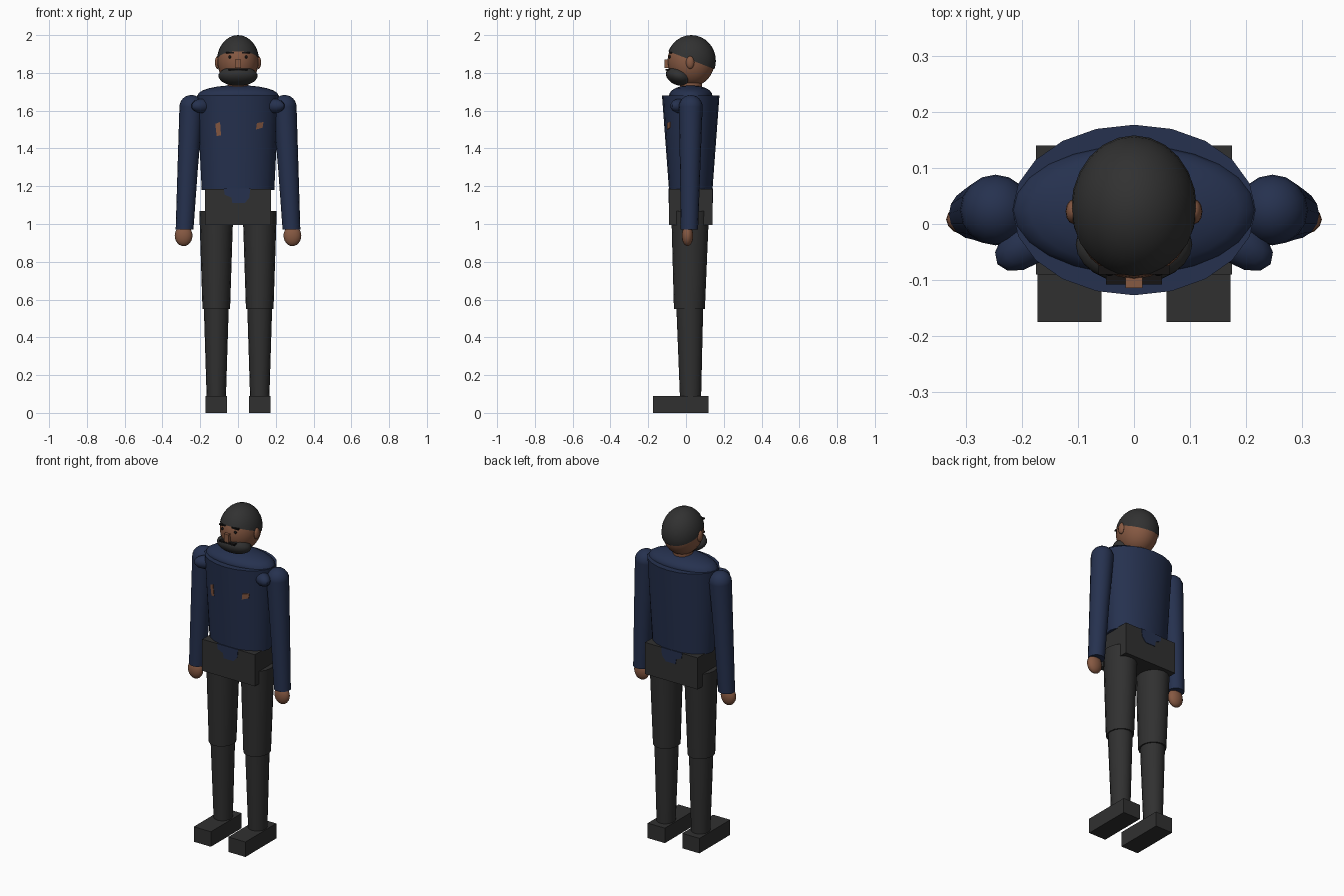
import bpy, bmesh, math
from mathutils import Vector, Matrix

if "Cube" in bpy.data.objects:
    bpy.data.objects.remove(bpy.data.objects["Cube"])


def material(name, rgb):
    m = bpy.data.materials.new(name)
    m.use_nodes = True
    m.diffuse_color = (*rgb, 1)
    m.node_tree.nodes["Principled BSDF"].inputs["Base Color"].default_value = (*rgb, 1)
    return m


NAVY = material("navy cloth", (0.019, 0.031, 0.078))
CHARCOAL = material("charcoal cloth", (0.03, 0.03, 0.03))
SKIN = material("brown skin", (0.24, 0.1, 0.055))
HAIR = material("black hair", (0.031, 0.031, 0.031))
DARK = material("dark features", (0.008, 0.007, 0.007))


def finish(name, bm, mat, smooth=True):
    bmesh.ops.recalc_face_normals(bm, faces=bm.faces)
    me = bpy.data.meshes.new(name)
    bm.to_mesh(me)
    bm.free()
    me.materials.append(mat)
    ob = bpy.data.objects.new(name, me)
    bpy.context.collection.objects.link(ob)
    if smooth:
        bpy.ops.object.select_all(action="DESELECT")
        ob.select_set(True)
        bpy.context.view_layer.objects.active = ob
        bpy.ops.object.shade_smooth_by_angle(angle=math.radians(35))
    return ob


def loft(name, rings, mat, sides=16):
    """Capped tube through elliptical rings of (centre, x radius, y radius)."""
    bm = bmesh.new()
    loops = []
    for c, rx, ry in rings:
        angles = [math.tau * i / sides for i in range(sides)]
        loops.append([bm.verts.new((c[0] + rx * math.sin(a), c[1] - ry * math.cos(a), c[2]))
                      for a in angles])
    for low, high in zip(loops, loops[1:]):
        for i in range(sides):
            j = (i + 1) % sides
            bm.faces.new((low[i], low[j], high[j], high[i]))
    bm.faces.new(loops[0])
    bm.faces.new(loops[-1])
    return finish(name, bm, mat)


def ball(name, centre, radii, mat, turn=Matrix(), cut=None, u=24, v=16):
    bm = bmesh.new()
    m = Matrix.Translation(centre) @ turn @ Matrix.Diagonal((*radii, 1))
    bmesh.ops.create_uvsphere(bm, u_segments=u, v_segments=v, radius=1, matrix=m)
    if cut:
        bmesh.ops.bisect_plane(bm, geom=bm.verts[:] + bm.edges[:] + bm.faces[:],
                               plane_co=cut[0], plane_no=cut[1], clear_inner=True)
    return finish(name, bm, mat)


def box(name, low, high, mat):
    low, high = Vector(low), Vector(high)
    bm = bmesh.new()
    m = Matrix.Translation((low + high) / 2) @ Matrix.Diagonal((*(high - low), 1))
    bmesh.ops.create_cube(bm, size=1, matrix=m)
    return finish(name, bm, mat, False)


def plate(name, points, mat, depth=0.005):
    """Thin plate along y from a front outline."""
    bm = bmesh.new()
    face = bm.faces.new([bm.verts.new(p) for p in points])
    new = bmesh.ops.extrude_face_region(bm, geom=[face])["geom"]
    bmesh.ops.translate(bm, vec=(0, depth, 0),
                        verts=[g for g in new if isinstance(g, bmesh.types.BMVert)])
    return finish(name, bm, mat, False)


# Jacket and shoulder yoke
Y = 0.025
loft("jacket", [((0, Y, 1.18), 0.192, 0.115), ((0, Y, 1.68), 0.217, 0.152)], NAVY, 20)
ball("shoulder_yoke", (0, Y, 1.68), (0.215, 0.115, 0.055), NAVY, v=12)


def chest_point(x, z):
    t = (z - 1.18) / 0.5
    a, b = 0.192 + 0.025 * t, 0.115 + 0.037 * t
    return (x, Y - b * math.sqrt(1 - (x / a) ** 2) - 0.002, z)


patches = {"right": [(-0.12, 1.53), (-0.095, 1.54), (-0.09, 1.47), (-0.113, 1.465)],
           "left": [(0.095, 1.5), (0.13, 1.51), (0.135, 1.54), (0.1, 1.535)]}
for side, outline in patches.items():
    plate(side + "_chest_patch", [chest_point(*p) for p in outline], SKIN)

# Hips with the jacket points on front and back
box("hips", (-0.175, -0.09, 0.995), (0.175, 0.14, 1.185), CHARCOAL)
hem = [(-0.075, 1.187), (0.065, 1.187), (0.06, 1.14), (0.035, 1.11), (-0.03, 1.11), (-0.035, 1.14),
       (-0.07, 1.155)]
for side, y in (("front", -0.093), ("back", 0.138)):
    plate(side + "_jacket_point", [(x, y, z) for x, z in hem], NAVY)

# Limbs
for side, s in (("right", -1), ("left", 1)):
    x = s * 0.115
    loft(side + "_thigh", [((x, 0.018, 0.55), 0.073, 0.082), ((x, 0.022, 1.07), 0.09, 0.1)], CHARCOAL)
    loft(side + "_shin", [((x, 0.024, 0.08), 0.051, 0.056), ((x, 0.02, 0.56), 0.066, 0.071)], CHARCOAL)
    box(side + "_shoe", (x - 0.057, -0.175, 0), (x + 0.057, 0.118, 0.09), CHARCOAL)

    loft(side + "_sleeve", [((s * 0.283, 0.018, 0.97), 0.047, 0.046),
                            ((s * 0.266, 0.022, 1.3), 0.054, 0.054),
                            ((s * 0.247, Y, 1.62), 0.063, 0.063)], NAVY)
    ball(side + "_shoulder", (s * 0.247, Y, 1.62), (0.063, 0.063, 0.063), NAVY, u=16, v=12)
    ball(side + "_armpit_fold", (s * 0.19, -0.035, 1.625), (0.065, 0.04, 0.038), NAVY,
         Matrix.Rotation(s * -0.6, 4, "Z"), u=12, v=8)
    ball(side + "_hand", (s * 0.288, 0.008, 0.938), (0.047, 0.03, 0.055), SKIN, u=16, v=12)

    # Side features of the head
    ball(side + "_ear", (s * 0.108, 0.022, 1.855), (0.014, 0.022, 0.034), SKIN, u=12, v=8)
    ball(side + "_eye", (s * 0.043, -0.086, 1.884), (0.008, 0.007, 0.008), DARK, u=12, v=8)
    box(side + "_eyebrow", (s * 0.042 - 0.021, -0.09, 1.903), (s * 0.042 + 0.021, -0.074, 1.911), DARK)

# Neck and head
loft("neck", [((0, 0.025, 1.7), 0.055, 0.058), ((0, 0.03, 1.8), 0.055, 0.058)], SKIN)
ball("head", (0, 0.027, 1.862), (0.109, 0.125, 0.134), SKIN)
ball("hair", (0, 0.028, 1.864), (0.112, 0.13, 0.136), HAIR,
     cut=((0, -0.095, 1.915), (0, 0.36, 0.93)))
ball("beard", (0, -0.036, 1.784), (0.104, 0.072, 0.05), HAIR, Matrix.Rotation(-0.3, 4, "X"))
box("nose", (-0.015, -0.114, 1.825), (0.015, -0.08, 1.872), SKIN)
box("moustache", (-0.05, -0.108, 1.812), (0.05, -0.07, 1.821), DARK)
